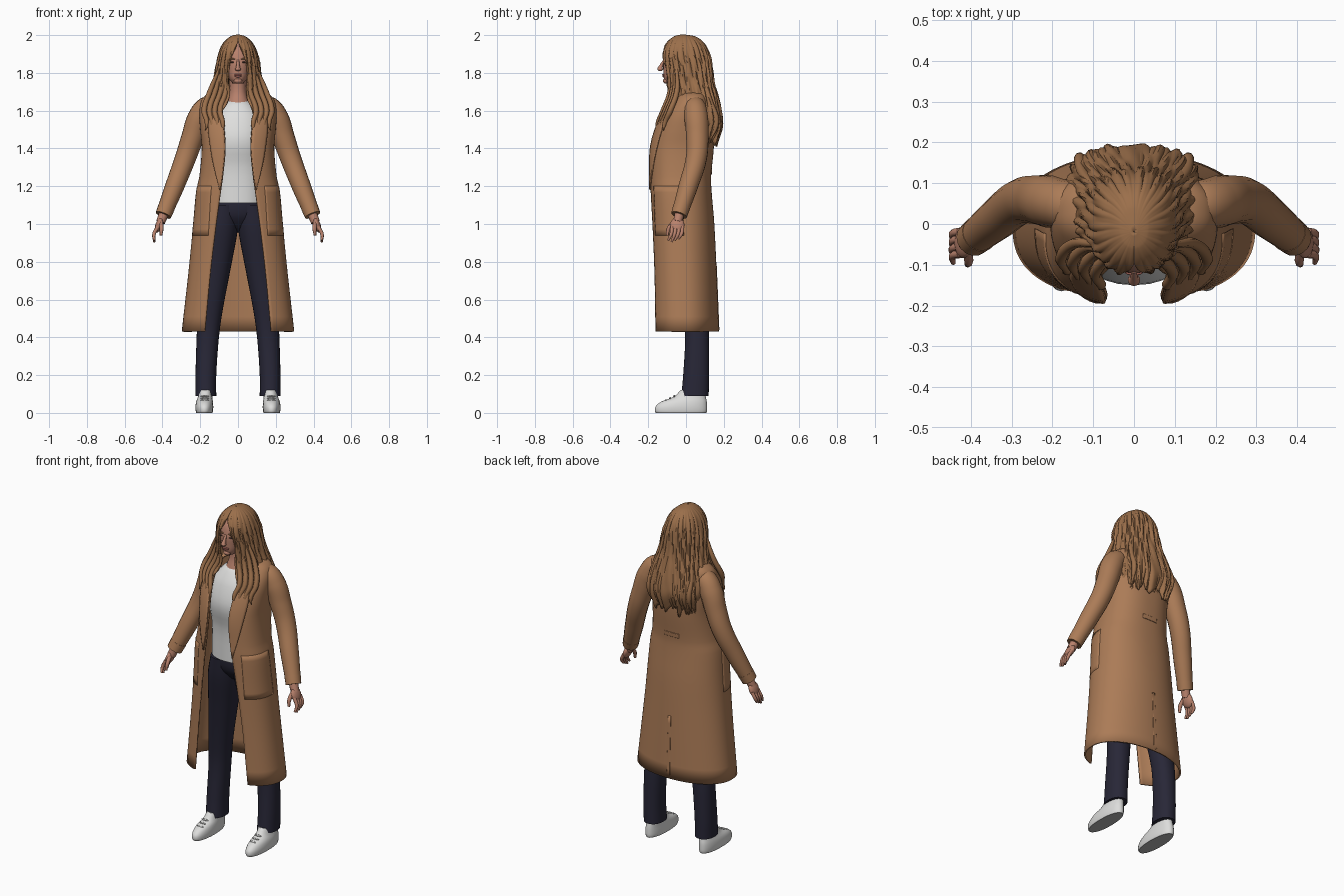
import bpy, bmesh, math
from mathutils import Vector

cube = bpy.data.objects.get("Cube")
if cube:
    bpy.data.objects.remove(cube)


def material(name, rgb):
    m = bpy.data.materials.new(name)
    m.use_nodes = True
    m.diffuse_color = (*rgb, 1)
    m.node_tree.nodes["Principled BSDF"].inputs["Base Color"].default_value = (*rgb, 1)
    return m


CAMEL = material("camel wool", (.41, .20, .095))
HAIR = material("light brown hair", (.33, .16, .07))
SKIN = material("skin", (.48, .22, .15))
WHITE = material("white knit", (.74, .74, .73))
NAVY = material("dark navy denim", (.021, .020, .038))
SHOE = material("shoe white", (.72, .72, .71))
SOLE = material("sole grey", (.45, .45, .45))
DARK = material("eye brown", (.08, .04, .03))
LIPS = material("lip rose", (.43, .15, .12))


def finish(ob, mat, angle=50):
    ob.data.materials.append(mat)
    bpy.ops.object.select_all(action='DESELECT')
    ob.select_set(True)
    bpy.context.view_layer.objects.active = ob
    bpy.ops.object.shade_smooth_by_angle(angle=math.radians(angle))
    return ob


def mesh_object(name, bm):
    me = bpy.data.meshes.new(name)
    bm.to_mesh(me)
    bm.free()
    ob = bpy.data.objects.new(name, me)
    bpy.context.collection.objects.link(ob)
    return ob


def at(rows, z):
    """Smoothly interpolate rows (z first, descending) at height z."""
    n = len(rows)
    i = max([k for k in range(n - 1) if rows[k][0] >= z - 1e-6], default=0)
    a, b = rows[i], rows[i + 1]
    p, q = rows[max(i - 1, 0)], rows[min(i + 2, n - 1)]
    h = b[0] - a[0]
    t = min(max((z - a[0]) / h, 0), 1)
    out = []
    for k in range(1, len(a)):
        ma = (b[k] - p[k]) / (b[0] - p[0]) * h
        mb = (q[k] - a[k]) / (q[0] - a[0]) * h
        out.append((2*t**3 - 3*t*t + 1) * a[k] + (t**3 - 2*t*t + t) * ma
                   + (3*t*t - 2*t**3) * b[k] + (t**3 - t*t) * mb)
    return out


def ring_point(r, z, a, front, back, off=0, cx=0):
    """Point on a rounded cross-section; angle 0 is front, pi is back."""
    rx, yf, yb = r[:3]
    power = front if math.cos(a) > 0 else back
    f = lambda v: math.copysign(abs(v) ** (2 / power), v)
    return Vector((cx + (rx + off) * f(math.sin(a)),
                   (yf + yb) / 2 - ((yb - yf) / 2 + off) * f(math.cos(a)), z))


def heights(rows, k):
    zs = [a[0] + (b[0] - a[0]) * j / k for a, b in zip(rows, rows[1:]) for j in range(k)]
    return zs + [rows[-1][0]]


def grid(bm, lines, closed=False):
    vs = [[bm.verts.new(p) for p in line] for line in lines]
    for u, v in zip(vs, vs[1:]):
        for j in range(len(u) - (not closed)):
            k = (j + 1) % len(u)
            bm.faces.new((u[j], u[k], v[k], v[j]))
    return vs


def body(name, rows, mat, n=28, power=2.2, k=4, side=1):
    """Closed solid; rows are z, half width, front y, back y, optional centre x."""
    bm = bmesh.new()
    lines = []
    for z in heights(rows, k):
        r = at(rows, z)
        cx = side * r[3] if len(r) > 3 else 0
        lines.append([ring_point(r, z, 2*math.pi*j/n, power, power, cx=cx) for j in range(n)])
    vs = grid(bm, lines, True)
    bm.faces.new(vs[0])
    bm.faces.new(vs[-1])
    bmesh.ops.recalc_face_normals(bm, faces=bm.faces)
    return finish(mesh_object(name, bm), mat)


def sheet(name, lines, mat, thick):
    bm = bmesh.new()
    grid(bm, lines)
    bmesh.ops.recalc_face_normals(bm, faces=bm.faces)
    ob = mesh_object(name, bm)
    s = ob.modifiers.new("thickness", 'SOLIDIFY')
    s.thickness, s.offset = thick, 0
    return finish(ob, mat)


def open_angle(r, power):
    return math.asin(min(max(r[3] / r[0], 0), .99) ** (power / 2))


def tube(name, pts, mat, sides=4):
    """Rounded tapering limb through points (x, y, z, radius)."""
    cu = bpy.data.curves.new(name, 'CURVE')
    cu.dimensions, cu.bevel_depth, cu.bevel_resolution = '3D', 1, sides
    cu.resolution_u, cu.use_fill_caps = 6, True
    sp = cu.splines.new('BEZIER')
    sp.bezier_points.add(len(pts) - 1)
    for bp, p in zip(sp.bezier_points, pts):
        bp.co, bp.radius = p[:3], p[3]
        bp.handle_left_type = bp.handle_right_type = 'AUTO'
    ob = bpy.data.objects.new(name, cu)
    bpy.context.collection.objects.link(ob)
    bpy.ops.object.select_all(action='DESELECT')
    ob.select_set(True)
    bpy.context.view_layer.objects.active = ob
    bpy.ops.object.convert(target='MESH')
    return finish(bpy.context.object, mat)


def ball(name, loc, scale, mat, rot=(0, 0, 0)):
    bpy.ops.mesh.primitive_uv_sphere_add(segments=16, ring_count=10, location=loc, rotation=rot)
    ob = bpy.context.object
    ob.name, ob.scale = name, scale
    return finish(ob, mat)


# Coat: an open wrap, z, half width, front, back, half opening
COAT = [(1.70, .09, -.02, .09, .05), (1.685, .155, -.04, .11, .07), (1.65, .19, -.07, .125, .08),
        (1.58, .20, -.125, .14, .08), (1.5, .195, -.16, .145, .072), (1.4, .187, -.185, .142, .066),
        (1.25, .20, -.19, .128, .08), (1.18, .215, -.19, .13, .09), (1.0, .232, -.185, .145, .115),
        (.75, .257, -.18, .157, .145), (.43, .293, -.178, .17, .175)]
CP = 2.5


def coat_line(z, a0, a1, n, off=0):
    r = at(COAT, z)
    back = 2.1 + .35 * min(max((z - .9) / .5, 0), 1)
    return [ring_point(r, z, a0 + (a1 - a0) * j / n, CP, back, off) for j in range(n + 1)]


lines = []
for z in heights(COAT, 4):
    a = open_angle(at(COAT, z), CP)
    lines.append(coat_line(z, a, 2*math.pi - a, 72))
sheet("coat", lines, CAMEL, .01)


def coat_patch(name, z0, z1, a0, a1, off=.006):
    zs = [z0 + (z1 - z0) * j / 8 for j in range(9)]
    sheet(name, [coat_line(z, a0, a1, 14, off) for z in zs], CAMEL, .004)


coat_patch("back_tab", 1.29, 1.265, math.pi - .18, math.pi + .18)
coat_patch("back_vent", .80, .44, math.pi - .015, math.pi + .04, .005)
LAPEL = [(1.67, .10), (1.6, .135), (1.52, .15), (1.45, .145), (1.32, .125), (1.18, .093)]
for side, word in ((1, "left"), (-1, "right")):
    lines = []
    for z in heights(LAPEL, 3):
        r = at(COAT, z)
        a0 = open_angle(r, CP)
        a1 = open_angle(r[:3] + [at(LAPEL, z)[0]], CP)
        lines.append(coat_line(z, side * a0, side * a1, 6, .009))
    sheet(word + "_lapel", lines, CAMEL, .007)
    coat_patch(word + "_pocket", 1.2, .94, side * .62, side * 1.6, .004)

# Torso, neck and head
body("shirt", [(1.655, .055, -.055, .06), (1.63, .085, -.08, .08), (1.56, .14, -.12, .11),
               (1.44, .15, -.15, .115), (1.3, .14, -.125, .10), (1.11, .145, -.122, .11)], WHITE)
body("neck", [(1.78, .045, -.05, .06), (1.7, .045, -.05, .06), (1.64, .06, -.068, .06)], SKIN)
body("head", [(1.965, .03, -.05, .05), (1.93, .068, -.098, .085), (1.86, .077, -.12, .095),
              (1.81, .068, -.12, .08), (1.77, .05, -.117, .04), (1.745, .028, -.105, -.01)], SKIN)
tube("nose", [(0, -.115, 1.868, .006), (0, -.13, 1.84, .009), (0, -.138, 1.822, .013)], SKIN)
ball("nose_tip", (0, -.137, 1.82), (.015, .015, .011), SKIN)
ball("upper_lip", (0, -.119, 1.79), (.022, .007, .005), LIPS)
ball("lower_lip", (0, -.118, 1.782), (.018, .007, .006), LIPS)
ball("chin", (0, -.105, 1.758), (.022, .017, .015), SKIN)
for side, word in ((1, "left"), (-1, "right")):
    ball(word + "_eye", (side * .029, -.113, 1.856), (.012, .006, .004), DARK)
    ball(word + "_brow", (side * .031, -.114, 1.874), (.018, .006, .004), HAIR)

# Hair: a ridged mantle parted over the face
MANTLE = [(2.0, .001, -.02, -.018, 0), (1.99, .036, -.06, .045, 0), (1.955, .074, -.10, .092, .004),
          (1.9, .097, -.122, .12, .028), (1.83, .111, -.116, .132, .048), (1.76, .122, -.107, .141, .05),
          (1.68, .143, -.10, .162, .045), (1.6, .165, -.132, .182, .075), (1.54, .167, -.15, .187, .105),
          (1.47, .147, -.155, .158, .12)]
lines = []
for z in heights(MANTLE, 5):
    r = at(MANTLE, z)
    a0 = open_angle(r, 2.1)
    down = (2 - z) / .53
    line = []
    for j in range(181):
        a = a0 + (2*math.pi - 2*a0) * j / 180
        wave = math.sin(26*a + 2*math.sin(9*z)) + .6*math.sin(43*a + 25*z)
        p = ring_point(r, z, a, 2.1, 2.1 + 1.1 * down, .0045 * wave * min(1, down * 4))
        p.z -= down**6 * (.025*math.sin(17*a) + .012*math.sin(41*a) - .025*math.cos(a))
        line.append(p)
    lines.append(line)
sheet("hair", lines, HAIR, .009)
# Loose locks at the front and back
for side, word in ((1, "left"), (-1, "right")):
    for i in range(4):
        x = .065 + .028 * i
        tube(f"{word}_front_lock_{i}",
             [(side * (.055 + .015*i), -.085 + .012*i, 1.82, .008),
              (side * x, -.085 + .012*i, 1.7, .014),
              (side * (x + .03), -.12 + .012*i, 1.6, .015),
              (side * (x + .015), -.15 + .012*i, 1.53, .012),
              (side * (x + .025), -.155 + .012*i, 1.46 + .012*i, .002)], HAIR, 2)
    for i in range(5):
        x = .015 + .028 * i
        y = -.004 * i * i / 4
        tube(f"{word}_back_lock_{i}",
             [(side * x * .7, .115 + 2 * y, 1.8, .008), (side * x, .16 + 2 * y, 1.65, .014),
              (side * (x + .006), .178 + y, 1.54, .014),
              (side * x, .138 + y, 1.42 + .01 * (i % 3), .002)], HAIR, 2)

# Trousers
body("hips", [(1.16, .135, -.11, .105), (1.05, .14, -.10, .115), (.98, .07, -.05, .09),
              (.955, .02, -.01, .05)], NAVY)
LEG = [(1.1, .075, -.108, .105, .072), (.98, .088, -.095, .11, .088), (.8, .08, -.06, .108, .112),
       (.55, .066, -.02, .113, .146), (.4, .059, -.005, .122, .16), (.2, .055, -.015, .122, .17),
       (.09, .055, -.025, .12, .17)]
SHOE_ROWS = [(.12, .034, -.03, .10, .172), (.085, .038, -.065, .105, .174), (.06, .044, -.13, .11, .177),
             (.035, .047, -.16, .112, .178), (.012, .046, -.165, .112, .178), (0, .043, -.16, .108, .178)]
for side, word in ((1, "left"), (-1, "right")):
    body(word + "_trouser_leg", LEG, NAVY, side=side)
    shoe = body(word + "_shoe", SHOE_ROWS, SHOE, side=side, k=3)
    shoe.data.materials.append(SOLE)
    for f in shoe.data.polygons:
        f.material_index = int(f.center.z < .004)
    for i in range(3):
        ball(f"{word}_lace_{i}", (side * .176, -.062 - .022*i, .089 - .011*i), (.022, .006, .005), SHOE)

    # Sleeve, cuff and hand
    tube(word + "_sleeve", [(side * .12, .042, 1.625, .045), (side * .165, .047, 1.615, .06),
                            (side * .207, .055, 1.555, .064), (side * .24, .06, 1.46, .06),
                            (side * .278, .055, 1.35, .056), (side * .335, .012, 1.2, .051),
                            (side * .394, -.036, 1.05, .042)], CAMEL, 6)
    tube(word + "_cuff", [(side * .378, -.023, 1.09, .0455), (side * .395, -.037, 1.047, .043)], CAMEL, 6)
    tube(word + "_wrist", [(side * .39, -.033, 1.06, .026), (side * .41, -.045, 1.01, .024)], SKIN)
    ball(word + "_palm", (side * .418, -.046, .995), (.019, .038, .042), SKIN, (0, -side * .35, 0))
    for i in range(4):
        y = -.073 + .018 * i
        tip = .905 + .008 * abs(i - 1)
        tube(f"{word}_finger_{i}", [(side * .425, y, .985, .0105), (side * .445, y - .006, .945, .0095),
                                    (side * .443, y - .022, tip, .006)], SKIN, 2)
    tube(word + "_thumb", [(side * .408, -.065, 1.01, .012), (side * .405, -.092, .975, .011),
                           (side * .408, -.1, .94, .007)], SKIN, 2)
